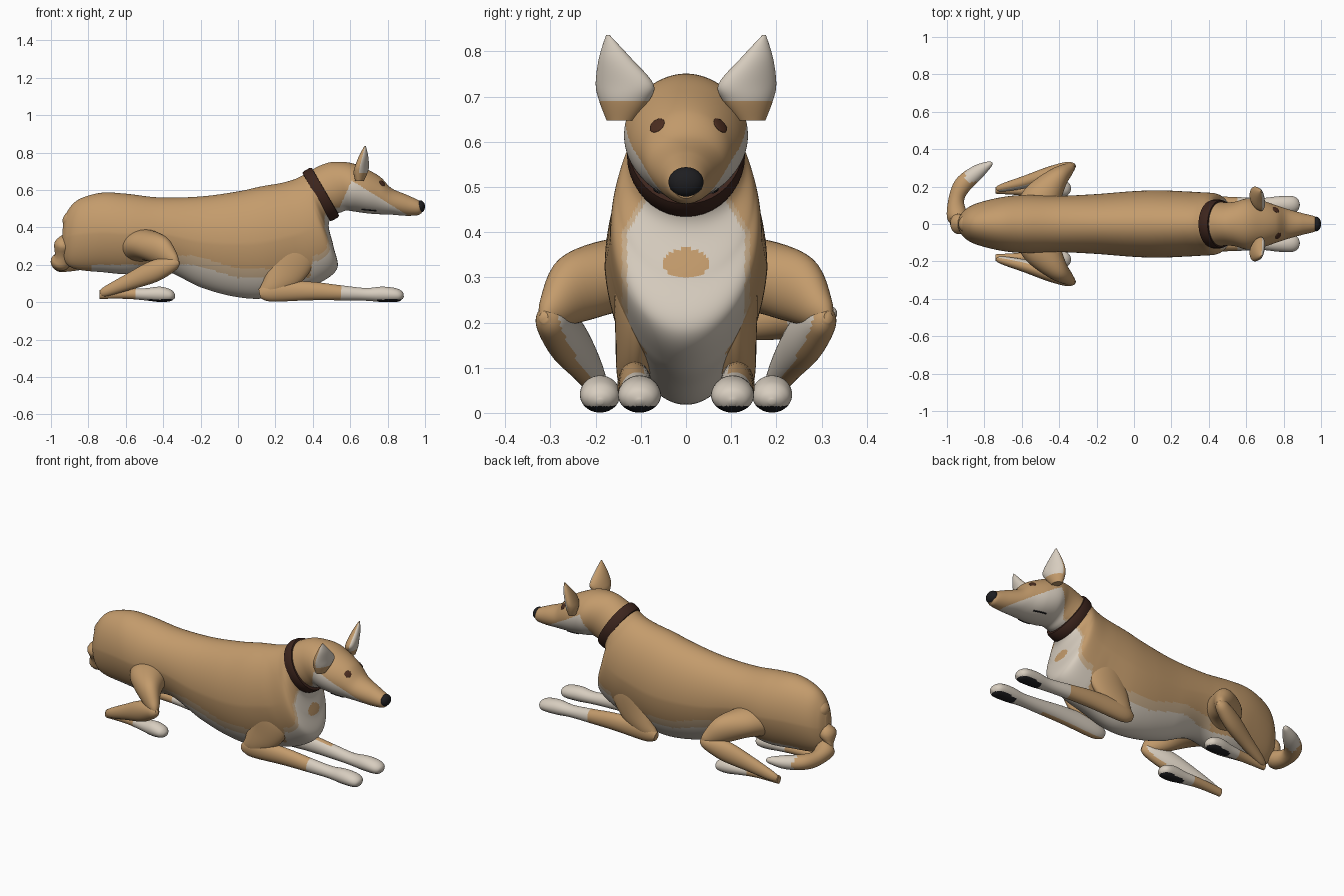
import bpy, bmesh, math
from mathutils import Vector
from mathutils.bvhtree import BVHTree

if "Cube" in bpy.data.objects:
    bpy.data.objects.remove(bpy.data.objects["Cube"])

COLOURS = [("tan_fur", (0.55, 0.33, 0.15)), ("white_fur", (0.68, 0.61, 0.52)),
           ("pale_tan_fur", (0.58, 0.42, 0.26)), ("collar_brown", (0.045, 0.018, 0.012)),
           ("black_skin", (0.013, 0.013, 0.015)), ("eye_brown", (0.07, 0.026, 0.014))]
MATS = []
for nm, col in COLOURS:
    m = bpy.data.materials.new(nm)
    m.diffuse_color = (*col, 1)
    m.use_nodes = True
    m.node_tree.nodes["Principled BSDF"].inputs["Base Color"].default_value = m.diffuse_color
    MATS.append(m)
TAN, WHITE, PALE, COLLAR, BLACK, EYE = range(6)


def finish(bm, name, rule):
    """Colour faces by rule(centre, normal), smooth, and link the object."""
    bmesh.ops.recalc_face_normals(bm, faces=bm.faces)
    bm.normal_update()
    for f in bm.faces:
        f.material_index = rule(f.calc_center_median(), f.normal)
    me = bpy.data.meshes.new(name)
    bm.to_mesh(me)
    bm.free()
    for m in MATS:
        me.materials.append(m)
    me.shade_smooth()
    me.set_sharp_from_angle(angle=math.radians(50))
    ob = bpy.data.objects.new(name, me)
    bpy.context.collection.objects.link(ob)
    return ob


def loft(name, rings, rule, steps=6, sides=40, egg=0.0):
    """Skin through elliptical rings (centre, up axis, side axis), curve-interpolated.
    egg narrows the lower half of rings on the trunk."""
    dense = []
    for i in range(len(rings) - 1):
        p = [rings[max(0, min(len(rings) - 1, i + k))] for k in (-1, 0, 1, 2)]
        for s in range(steps):
            t = s / steps
            dense.append([0.5 * (2 * b + (c - a) * t + (2 * a - 5 * b + 4 * c - d) * t * t
                                 + (3 * b - a - 3 * c + d) * t ** 3) for a, b, c, d in zip(*p)])
    dense.append(rings[-1])
    bm = bmesh.new()
    loops = []
    for c, u, v in dense:
        e = egg if c.x < .3 else egg * max(0, 1 - (c.x - .3) / .12)
        loops.append([bm.verts.new(c + u * math.cos(a) + v * math.sin(a) * (1 + e * min(0, math.cos(a))))
                      for a in (2 * math.pi * k / sides for k in range(sides))])
    for a, b in zip(loops, loops[1:]):
        for k in range(sides):
            j = (k + 1) % sides
            bm.faces.new((a[k], a[j], b[j], b[k]))
    bm.faces.new(loops[0])
    bm.faces.new(loops[-1][::-1])
    return finish(bm, name, rule)


def limb(name, pts, rule, s=1):
    """Tube along points (x, y, z, side radius, up radius); s mirrors it across y."""
    cs = [Vector((p[0], p[1] * s, p[2])) for p in pts]
    rings = []
    for i, p in enumerate(pts):
        t = (cs[min(i + 1, len(cs) - 1)] - cs[max(i - 1, 0)]).normalized()
        ref = Vector((0, 0, 1)) if abs(t.z) < 0.93 else Vector((1, 0, 0))
        side = t.cross(ref).normalized()
        rings.append((cs[i], side.cross(t) * p[4], side * p[3]))
    return loft(name, rings, rule)


def hoop(tx, tz, bx, bz, w):
    """Ring given by its top point, bottom point and half width."""
    return (Vector(((tx + bx) / 2, 0, (tz + bz) / 2)),
            Vector(((tx - bx) / 2, 0, (tz - bz) / 2)), Vector((0, w, 0)))


def blob(name, loc, size, mat, aim=Vector((0, 0, 1))):
    bm = bmesh.new()
    bmesh.ops.create_uvsphere(bm, u_segments=20, v_segments=12, radius=1)
    rot = aim.to_track_quat('Z', 'Y')
    for v in bm.verts:
        v.co = Vector(loc) + rot @ Vector([a * b for a, b in zip(v.co, size)])
    return finish(bm, name, lambda c, n: mat)


# Torso, neck and head in one skin
def body_rule(c, n):
    x, y, z = c
    if x > 0.54 and z > 0.44:                       # cheeks, jaw and throat
        return WHITE if z < 0.655 - 0.62 * (x - 0.6) and z < 0.5 + 2.2 * (x - 0.54) else TAN
    if (y / 0.052) ** 2 + ((z - 0.332) / 0.032) ** 2 < 1 and x > 0.4:
        return TAN                                  # chest spot
    if x > 0.38 + 0.15 * (z - 0.1) and z < 0.53:
        wide = 0.13 - max(0, z - .4) * .6
        if abs(y) < wide:
            return WHITE
        return PALE if abs(y) < wide + .012 else TAN
    line = min(0.2, 0.13 - 0.3 * min(x, 0))         # belly edge
    if x > -0.78 and n.z < 0.2:
        if z < line:
            return WHITE
        if z < line + 0.05 and -0.45 < x < .2:
            return PALE
    return TAN


body = loft("body_and_head", [hoop(*r) for r in (
    (-.935, .42, -.945, .29, .02), (-.91, .49, -.92, .21, .065), (-.85, .55, -.86, .175, .105),
    (-.73, .585, -.72, .16, .14), (-.6, .58, -.58, .15, .155), (-.42, .56, -.4, .17, .15),
    (-.2, .565, -.2, .08, .16), (0, .592, -.02, .03, .175), (.12, .618, .14, .02, .18),
    (.22, .635, .30, .06, .175), (.27, .647, .43, .10, .17), (.31, .66, .53, .18, .165),
    (.34, .675, .51, .30, .15), (.365, .69, .485, .41, .13), (.39, .705, .51, .465, .12),
    (.45, .735, .55, .48, .115), (.51, .75, .58, .49, .12), (.6, .745, .62, .485, .137),
    (.68, .715, .69, .475, .125), (.76, .67, .76, .47, .10), (.82, .61, .82, .468, .08),
    (.9, .575, .9, .462, .058), (.965, .545, .96, .465, .042), (.985, .53, .98, .475, .028))],
    body_rule, steps=14, sides=160, egg=.14)
tree = BVHTree.FromPolygons([v.co for v in body.data.vertices],
                            [p.vertices for p in body.data.polygons])

# Collar band around the neck
c0, u0, v0 = hoop(.372, .70, .514, .453, .122)
axis = Vector((.86, 0, .5))
loft("collar", [(c0 + axis * d, u0 * k, v0 * k) for d, k in
                ((-.03, .9), (-.028, 1.04), (-.015, 1.07), (.015, 1.07), (.028, 1.04), (.03, .9))],
     lambda c, n: COLLAR, steps=1)

# Nose
blob("nose", (.975, 0, .511), (.025, .039, .033), BLACK)

# Tail hanging down and curling round one side
limb("tail", ((-.86, 0, .49, .03, .03), (-.90, 0, .42, .045, .042), (-.935, 0, .31, .055, .047),
              (-.945, .03, .225, .052, .05), (-.95, .13, .205, .042, .042), (-.915, .21, .205, .047, .042),
              (-.84, .275, .21, .04, .036), (-.775, .318, .22, .018, .018), (-.757, .327, .222, .004, .004)),
     lambda c, n: WHITE if c.x > -.9 and c.y > .225 else TAN)

for s, side in ((1, "left"), (-1, "right")):
    # Eyes and mouth corners laid on the head surface
    hit, nrm, _, _ = tree.ray_cast(Vector((1.5, .07 * s + .006, .636)), Vector((-1, 0, 0)))
    if hit:
        blob(side + "_eye", hit, (.019, .019, .004), EYE, nrm)
    line = []
    for i in range(5):
        hit, nrm, _, _ = tree.ray_cast(Vector((.66 + .02 * i, .5 * s, .497 - .002 * i)), Vector((0, -s, 0)))
        if hit:
            line.append((hit.x, hit.y * s, hit.z, .004, .004))
    if len(line) > 2:
        limb(side + "_mouth_corner", line, lambda c, n: BLACK, s)

    # Ears: flat tapering leaves with a white front
    ear = []
    for x, y, z, w, t in ((.65, .145, .647, .03, .02), (.655, .137, .69, .054, .032),
                          (.663, .136, .728, .063, .03), (.672, .157, .785, .035, .02),
                          (.68, .173, .836, .004, .003)):
        ear.append((Vector((x, y * s, z)), Vector((-.35 * w, w * s, 0)), Vector((t, .35 * t * s, 0))))
    loft(side + "_ear", ear, lambda c, n: WHITE if n.x > .2 and c.z > .69 else TAN)

    def front_rule(c, n):
        if c.x > .74 and n.z < -.3 and c.z < .015:
            return BLACK
        return WHITE if c.x > .55 or n.y * s < -.55 else TAN

    def foot_rule(c, n):
        if c.x > -.48 and n.z < -.3 and c.z < .015:
            return BLACK
        return WHITE if c.x > -.54 else TAN

    def inner_rule(c, n):
        return WHITE if n.y * s < -.65 else TAN

    # Front legs lying forward, with broad upper arms flush with the chest
    limb(side + "_upper_arm", ((.36, .10, .38, .03, .07), (.31, .113, .27, .043, .115),
                               (.245, .113, .16, .043, .105), (.18, .115, .08, .037, .06),
                               (.13, .115, .045, .02, .03)), lambda c, n: TAN, s)
    limb(side + "_front_leg", ((.115, .115, .045, .02, .025), (.18, .115, .058, .036, .055),
                               (.38, .112, .06, .037, .05), (.55, .108, .05, .036, .04),
                               (.68, .103, .042, .036, .034), (.77, .103, .042, .045, .041),
                               (.84, .103, .038, .047, .037), (.872, .103, .03, .034, .026),
                               (.884, .103, .024, .006, .006)),
         front_rule, s)
    # Folded hind legs
    limb(side + "_thigh", ((-.53, .05, .30, .12, .09), (-.485, .15, .305, .10, .082),
                           (-.41, .245, .275, .06, .077), (-.35, .295, .225, .032, .042),
                           (-.325, .315, .205, .01, .012)), lambda c, n: TAN, s)
    limb(side + "_shank", ((-.315, .315, .212, .01, .012), (-.35, .30, .205, .034, .04),
                           (-.45, .265, .165, .042, .058), (-.58, .225, .11, .034, .044),
                           (-.70, .195, .06, .022, .028), (-.735, .185, .045, .012, .016)),
         inner_rule, s)
    limb(side + "_hind_foot", ((-.74, .18, .042, .018, .024), (-.6, .18, .045, .026, .027),
                               (-.5, .185, .042, .034, .032), (-.42, .19, .042, .044, .041),
                               (-.37, .19, .036, .042, .034), (-.348, .19, .028, .028, .022),
                               (-.338, .19, .024, .006, .006)),
         foot_rule, s)
